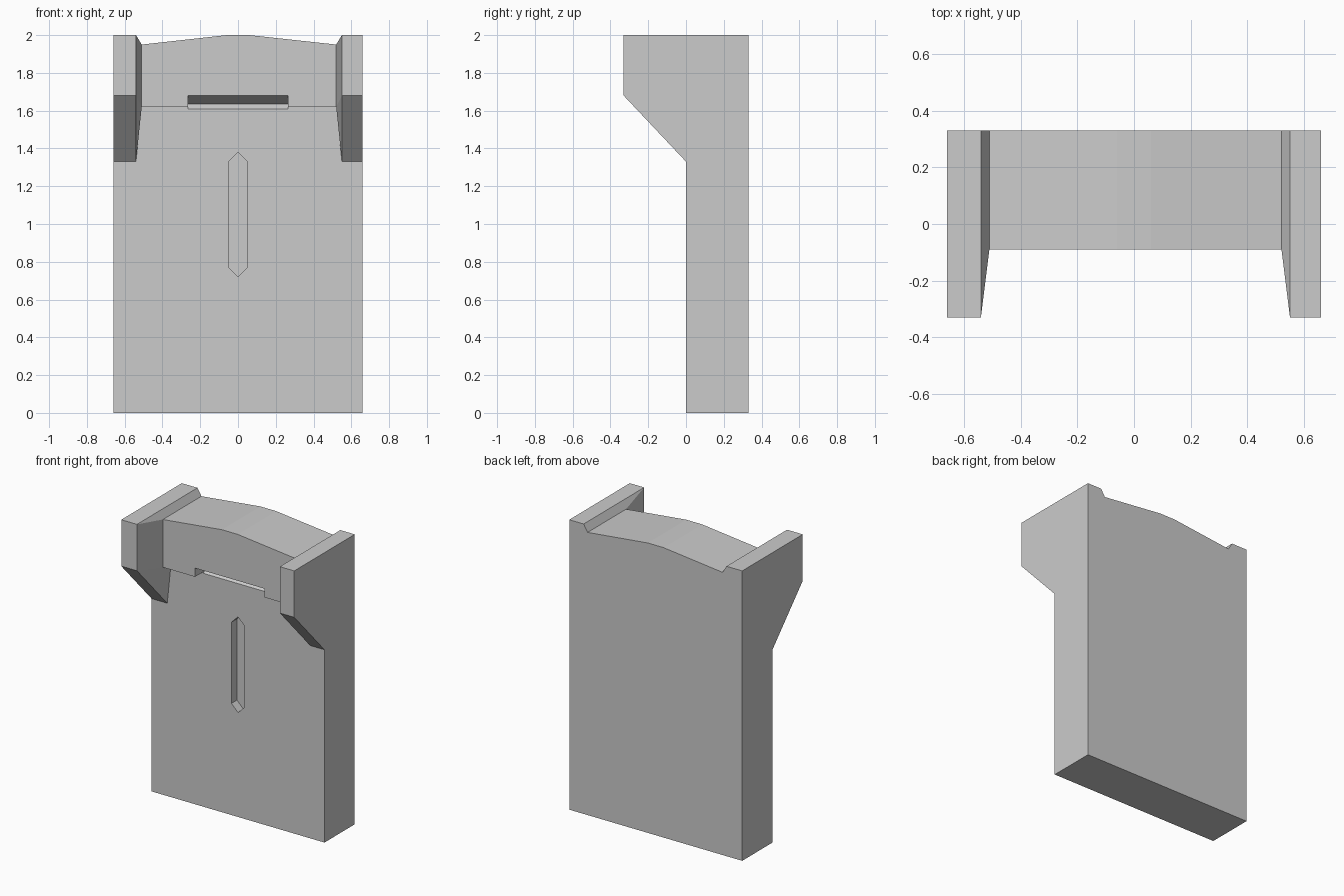
import bpy, bmesh
from mathutils import Vector

if "Cube" in bpy.data.objects:
    bpy.data.objects.remove(bpy.data.objects["Cube"])


def make_object(name, bm):
    bmesh.ops.recalc_face_normals(bm, faces=bm.faces)
    mesh = bpy.data.meshes.new(name)
    bm.to_mesh(mesh)
    bm.free()
    obj = bpy.data.objects.new(name, mesh)
    bpy.context.collection.objects.link(obj)
    return obj


def prism(name, points, direction):
    """Close a flat outline and extrude it along a direction."""
    bm = bmesh.new()
    face = bm.faces.new([bm.verts.new(p) for p in points])
    new = bmesh.ops.extrude_face_region(bm, geom=[face], use_keep_orig=True)["geom"]
    verts = [g for g in new if isinstance(g, bmesh.types.BMVert)]
    bmesh.ops.translate(bm, verts=verts, vec=Vector(direction))
    return make_object(name, bm)


def hull(name, points):
    bm = bmesh.new()
    for p in points:
        bm.verts.new(p)
    res = bmesh.ops.convex_hull(bm, input=bm.verts)
    loose = {g for g in res["geom_interior"] if isinstance(g, bmesh.types.BMVert)}
    bmesh.ops.delete(bm, geom=list(loose), context="VERTS")
    return make_object(name, bm)


def combine(target, other, operation):
    bpy.context.view_layer.objects.active = target
    mod = target.modifiers.new(operation.lower(), "BOOLEAN")
    mod.operation, mod.solver, mod.object = operation, "EXACT", other
    bpy.ops.object.modifier_apply(modifier=mod.name)
    bpy.data.objects.remove(other)


# Curved crest shared by the wall and the lintel
crest = [(0.52, 1.95), (0.06, 2.0), (-0.06, 2.0), (-0.51, 1.95)]

# Wall slab with notched top edge
outline = [(-0.66, 0), (0.66, 0), (0.66, 2), (0.55, 2)] + crest + [(-0.54, 2), (-0.66, 2)]
wall = prism("wall_slab", [(x, 0, z) for x, z in outline], (0, 0.33, 0))

# Projecting lintel
outline = [(-0.51, 1.62), (0.52, 1.62)] + crest
lintel = prism("lintel", [(x, -0.09, z) for x, z in outline], (0, 0.29, 0))
combine(wall, lintel, "UNION")

# Side brackets with splayed inner faces
for name, side, front, back in (("left_bracket", -1, 0.54, 0.51),
                                ("right_bracket", 1, 0.55, 0.52)):
    outer = [(0.33, 1.33), (0, 1.33), (-0.33, 1.68), (-0.33, 2), (0.33, 2)]
    pts = [(side * x, y, z) for x in (0.66, front) for y, z in outer]
    pts += [(side * back, y, z) for y, z in
            ((-0.09, 1.95), (0.33, 1.95), (-0.09, 1.62), (0.33, 1.62))]
    combine(wall, hull(name, pts), "UNION")

# Horizontal slot under the lintel
section = [(-0.095, 1.682), (0.03, 1.635), (0, 1.61), (-0.095, 1.61)]
slot = prism("slot_cutter", [(-0.265, y, z) for y, z in section], (0.53, 0, 0))
combine(wall, slot, "DIFFERENCE")

# Pointed vertical groove
hexagon = [(0, 0.72), (0.05, 0.77), (0.05, 1.33), (0, 1.38), (-0.05, 1.33), (-0.05, 0.77)]
groove = prism("groove_cutter", [(x, -0.05, z) for x, z in hexagon], (0, 0.11, 0))
combine(wall, groove, "DIFFERENCE")
wall.name = "wall_segment"
